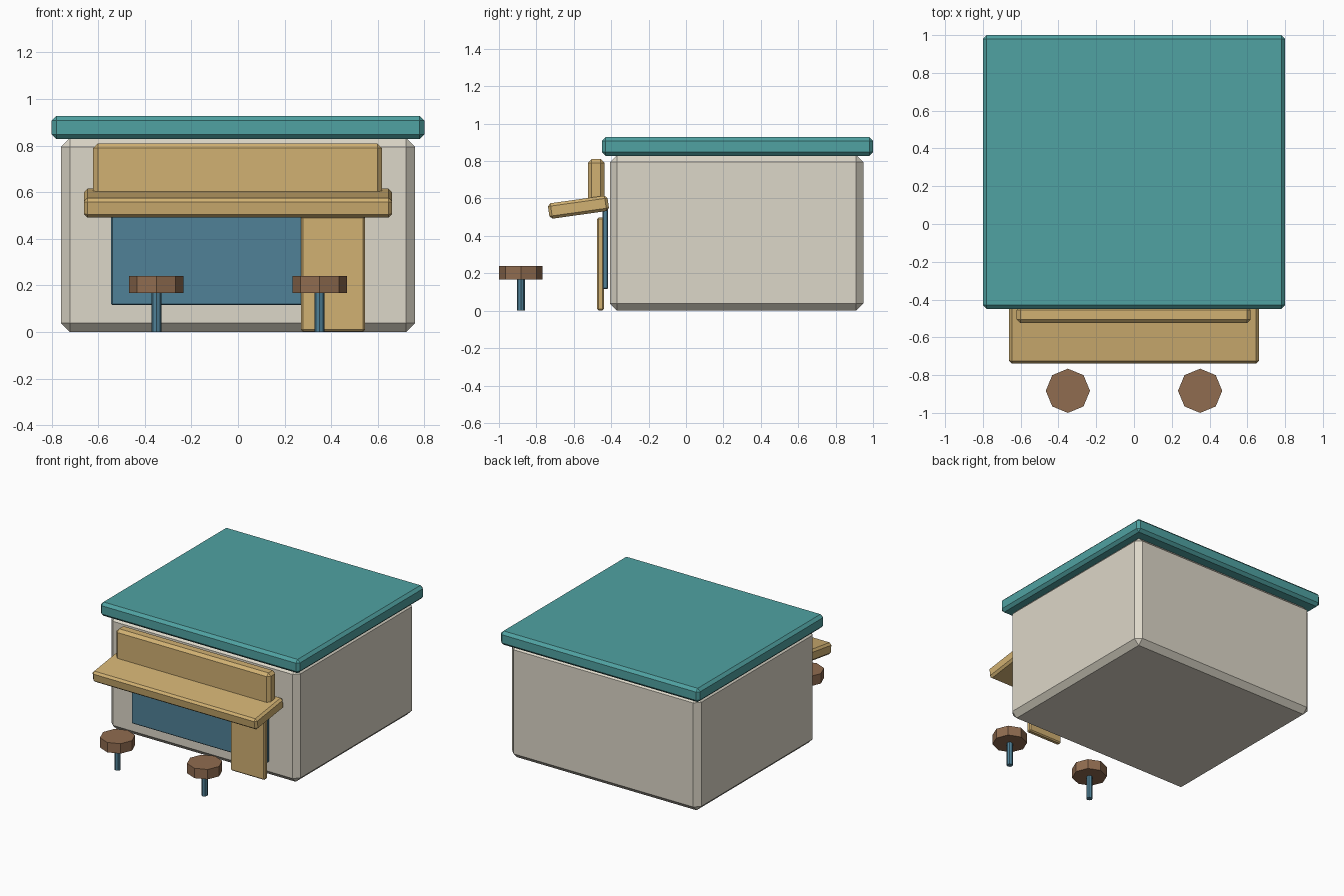
import bpy
import math

if "Cube" in bpy.data.objects:
    bpy.data.objects.remove(bpy.data.objects["Cube"])


def material(name, rgb):
    m = bpy.data.materials.new(name)
    m.diffuse_color = (*rgb, 1)
    m.use_nodes = True
    m.node_tree.nodes["Principled BSDF"].inputs["Base Color"].default_value = m.diffuse_color
    return m


CREAM = material("cream", (0.72, 0.68, 0.58))
TEAL = material("teal", (0.08, 0.36, 0.36))
TAN = material("tan", (0.64, 0.44, 0.17))
BLUE = material("blue", (0.08, 0.22, 0.31))
BROWN = material("brown", (0.28, 0.15, 0.08))


def box(name, x, y, z, mat, bevel, tilt=0):
    """Chamfered box from (min, max) ranges, optionally tilted about x."""
    bpy.ops.mesh.primitive_cube_add(
        size=1, location=[sum(r) / 2 for r in (x, y, z)])
    ob = bpy.context.object
    ob.name = name
    ob.scale = [r[1] - r[0] for r in (x, y, z)]
    bpy.ops.object.transform_apply(location=False, rotation=False, scale=True)
    ob.rotation_euler.x = math.radians(tilt)
    mod = ob.modifiers.new("chamfer", 'BEVEL')
    mod.width = bevel
    mod.segments = 1
    ob.data.materials.append(mat)
    return ob


def cylinder(name, x, y, z, radius, mat):
    """Flat-sided eight-sided cylinder."""
    bpy.ops.mesh.primitive_cylinder_add(
        vertices=8, radius=radius, depth=z[1] - z[0],
        location=(x, y, sum(z) / 2))
    ob = bpy.context.object
    ob.name = name
    ob.data.materials.append(mat)
    return ob


# Building and roof slab
box("building_body", (-0.76, 0.76), (-0.406, 0.948), (0, 0.832), CREAM, 0.038)
box("roof", (-0.80, 0.80), (-0.45, 1.0), (0.828, 0.928), TEAL, 0.02)

# Shop front: window, door, tilted awning and sign board
box("window_panel", (-0.545, 0.545), (-0.447, -0.417), (0.115, 0.56), BLUE, 0.006)
box("door", (0.27, 0.545), (-0.475, -0.438), (0.002, 0.497), TAN, 0.008)
box("awning", (-0.662, 0.662), (-0.736, -0.414), (0.512, 0.595), TAN, 0.015, 8)
box("sign_board", (-0.622, 0.618), (-0.525, -0.436), (0.57, 0.81), TAN, 0.02)

# Two stools
for side, x in (("left", -0.35), ("right", 0.35)):
    cylinder(f"{side}_stool_seat", x, -0.883, (0.168, 0.24), 0.117, BROWN)
    cylinder(f"{side}_stool_leg", x, -0.883, (0, 0.17), 0.0215, BLUE)
